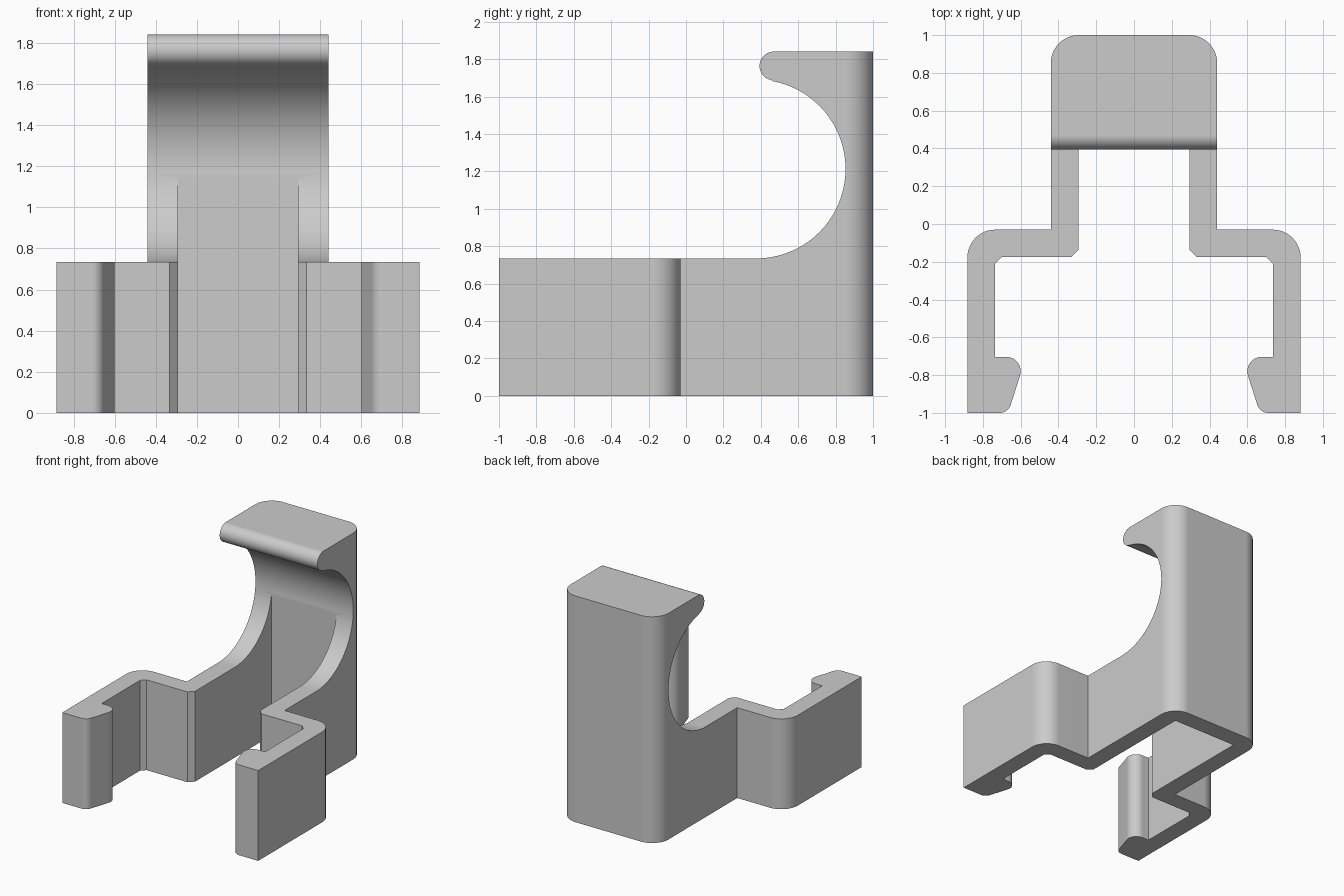
import bpy
import bmesh
from math import cos, sin, radians

cube = bpy.data.objects.get("Cube")
if cube:
    bpy.data.objects.remove(cube, do_unlink=True)


def arc(cx, cy, r, start, end, steps=12):
    """Points along a circular arc, angles in degrees."""
    angles = [radians(start + (end - start) * i / steps) for i in range(steps + 1)]
    return [(cx + r * cos(a), cy + r * sin(a)) for a in angles]


def mirrored(half):
    """Close a +x half outline with its mirror image."""
    return half + [(-x, y) for x, y in reversed(half)]


def prism(name, outline, low, high, place):
    """Extrude an outline between low and high; place maps (u, v, w) to xyz."""
    bm = bmesh.new()
    rings = [[bm.verts.new(place(u, v, w)) for u, v in outline] for w in (low, high)]
    n = len(outline)
    for ring in rings:
        bm.faces.new(ring)
    for i in range(n):
        j = (i + 1) % n
        bm.faces.new((rings[0][i], rings[0][j], rings[1][j], rings[1][i]))
    bmesh.ops.recalc_face_normals(bm, faces=bm.faces)
    mesh = bpy.data.meshes.new(name)
    bm.to_mesh(mesh)
    bm.free()
    obj = bpy.data.objects.new(name, mesh)
    bpy.context.collection.objects.link(obj)
    return obj


def upright(u, v, w):
    return (u, v, w)


def sideways(u, v, w):
    return (w, u, v)


def combine(target, cutter, operation):
    """Apply a boolean and discard the cutter."""
    cutter.hide_render = True
    mod = target.modifiers.new(operation.lower(), 'BOOLEAN')
    mod.operation = operation
    mod.solver = 'EXACT'
    mod.object = cutter
    bpy.context.view_layer.objects.active = target
    bpy.ops.object.modifier_apply(modifier=mod.name)
    bpy.data.objects.remove(cutter, do_unlink=True)


# Plan outline: rounded back block, stepped shoulders, arms with snap catches
plan = (
    arc(0.293, 0.853, 0.147, 90, 0)
    + [(0.44, -0.03)]
    + arc(0.735, -0.177, 0.147, 90, 0)
    + [(0.882, -1.0)]
    + arc(0.71, -0.94, 0.06, 270, 197, 8)
    + arc(0.677, -0.78, 0.077, 197, 90)
    + [(0.735, -0.703), (0.735, -0.21), (0.70, -0.175)]
)
clip = prism("hook_clip", mirrored(plan), 0, 2, upright)

# Side outline: low arms sweeping up round the cradle to a rounded hook tip
side = (
    [(-2, -1), (-2, 0.735)]
    + arc(0.375, 1.213, 0.478, -90, 79, 48)
    + arc(0.47, 1.764, 0.077, 259, 90, 16)
    + [(2, 1.841), (2, -1)]
)
combine(clip, prism("side_shape", side, -2, 2, sideways), 'INTERSECT')

# Channel between the side walls, with a flared mouth
channel = mirrored([(0.293, 0.848), (0.293, -0.135), (0.393, -0.235)])
combine(clip, prism("channel_cutter", channel, -1, 1.2, upright), 'DIFFERENCE')

# Plain grey finish
grey = bpy.data.materials.new("plain grey")
grey.use_nodes = True
colour = (0.6, 0.6, 0.6, 1)
grey.diffuse_color = colour
grey.node_tree.nodes["Principled BSDF"].inputs["Base Color"].default_value = colour
clip.data.materials.clear()
clip.data.materials.append(grey)

# Smooth curved walls with crisp edges
bpy.ops.object.select_all(action='DESELECT')
clip.select_set(True)
bpy.context.view_layer.objects.active = clip
bpy.ops.object.shade_smooth_by_angle(angle=radians(30))
weighted = clip.modifiers.new("even shading", 'WEIGHTED_NORMAL')
weighted.keep_sharp = True
